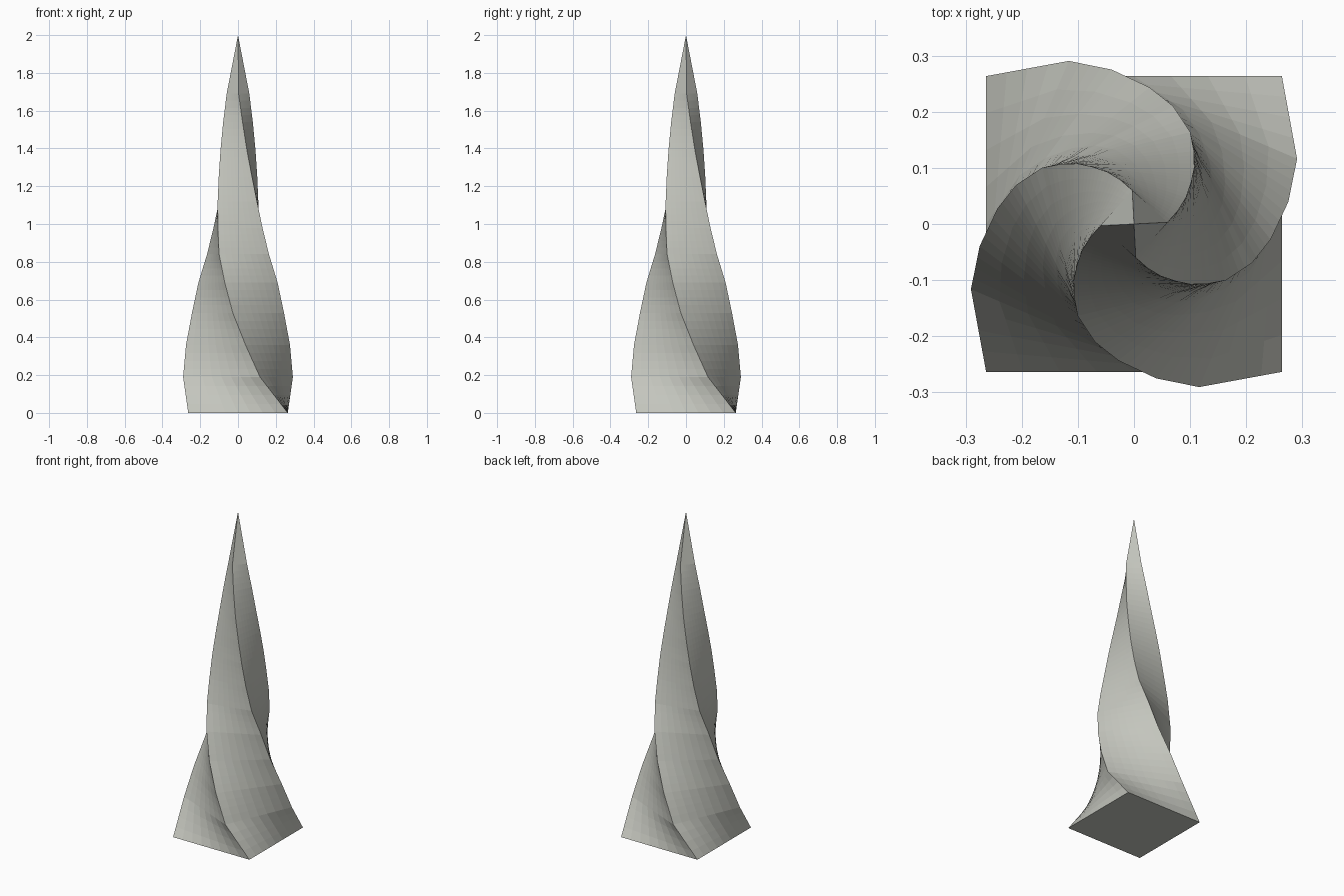
import bpy, bmesh, math
from mathutils import Vector

if "Cube" in bpy.data.objects:
    bpy.data.objects.remove(bpy.data.objects["Cube"])

# Twisted spire: height, corner radius, clockwise twist in degrees
LEVELS = [(0, .3727, 0), (.19, .313, 23.2), (.36, .278, 36.8), (.53, .245, 51.5),
          (.69, .221, 63.5), (.84, .192, 76.5), (.98, .168, 84.5), (1.12, .147, 92),
          (1.25, .126, 99), (1.39, .104, 108), (1.54, .082, 118), (1.69, .060, 132)]
ACROSS, ROWS = 8, 4
APEX = Vector((0, 0, 2))

stone = bpy.data.materials.new("pale_grey_stone")
stone.diffuse_color = (0.55, 0.56, 0.51, 1)
stone.use_nodes = True
stone.node_tree.nodes["Principled BSDF"].inputs["Base Color"].default_value = stone.diffuse_color


def ring(z, r, twist):
    """Square ring with every side divided evenly."""
    c = [Vector((r * math.cos(a), r * math.sin(a), z))
         for a in (math.radians(45 + 90 * k - twist) for k in range(4))]
    return [c[k].lerp(c[(k + 1) % 4], i / ACROSS) for k in range(4) for i in range(ACROSS)]


# Rows between levels are straight blends, so each corner edge stays a polyline
coarse = [ring(*lv) for lv in LEVELS]
rings = []
for a, b in zip(coarse, coarse[1:]):
    for j in range(ROWS):
        rings.append([p.lerp(q, j / ROWS) for p, q in zip(a, b)])
rings.append(coarse[-1])

bm = bmesh.new()
vr = [[bm.verts.new(p) for p in r] for r in rings]
n = 4 * ACROSS
for a, b in zip(vr, vr[1:]):
    for i in range(n):
        k = (i + 1) % n
        bm.faces.new((a[i], a[k], b[k], b[i]))
# Pointed tip and flat base
tip = bm.verts.new(APEX)
for i in range(n):
    bm.faces.new((vr[-1][i], vr[-1][(i + 1) % n], tip))
bm.faces.new(vr[0][::-1])
bmesh.ops.recalc_face_normals(bm, faces=bm.faces[:])

me = bpy.data.meshes.new("twisted_spire")
bm.to_mesh(me)
bm.free()
me.materials.append(stone)
spire = bpy.data.objects.new("twisted_spire", me)
bpy.context.collection.objects.link(spire)
